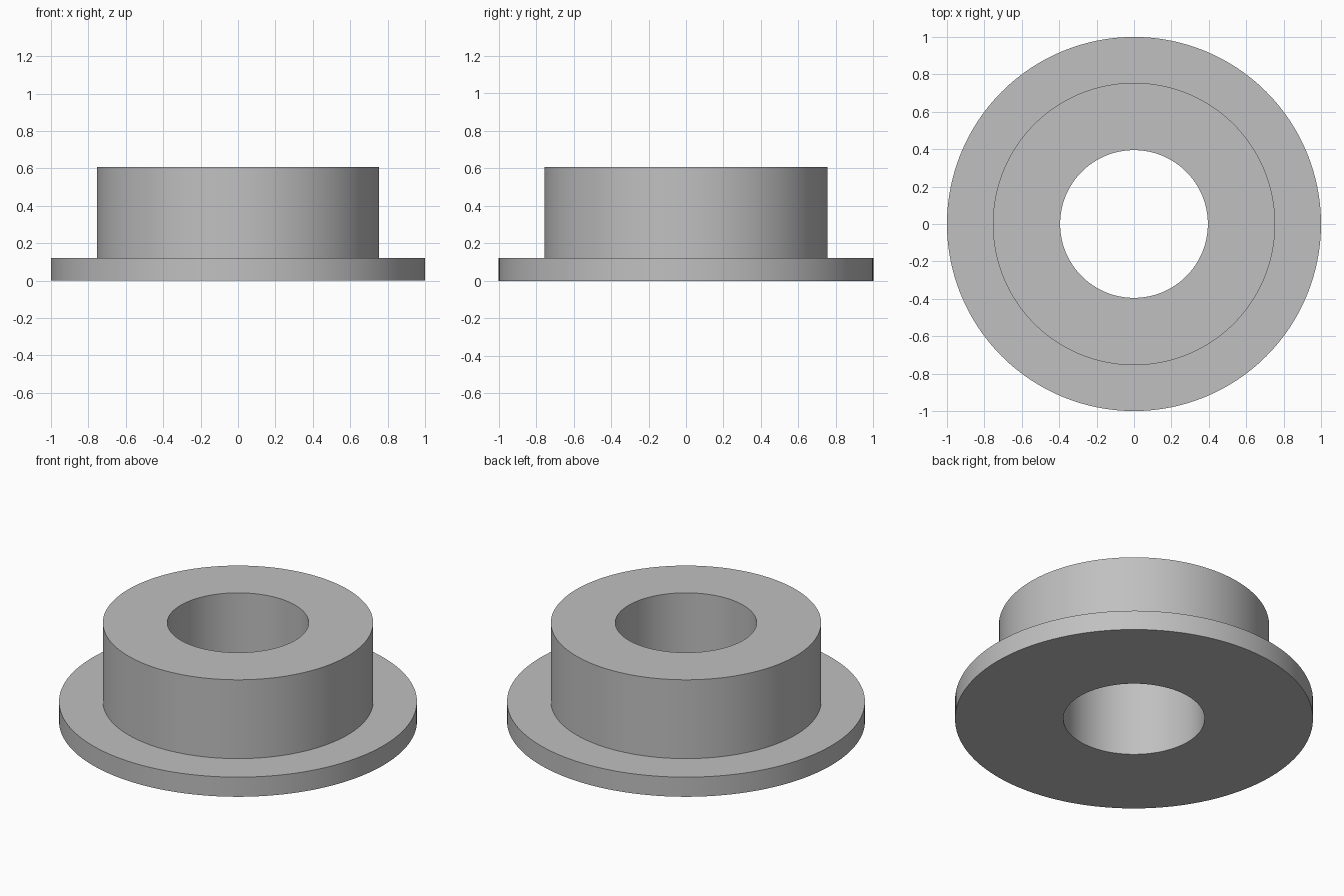
import bpy
import bmesh
import math

SEGMENTS = 128

cube = bpy.data.objects.get("Cube")
if cube:
    bpy.data.objects.remove(cube, do_unlink=True)


def make_material(name, rgb):
    mat = bpy.data.materials.new(name)
    mat.use_nodes = True
    colour = (*rgb, 1.0)
    mat.diffuse_color = colour
    mat.node_tree.nodes["Principled BSDF"].inputs["Base Color"].default_value = colour
    return mat


def lathe(name, profile, mat):
    """Revolve a closed (radius, height) profile around the z axis."""
    bm = bmesh.new()
    verts = [bm.verts.new((r, 0, z)) for r, z in profile]
    edges = [bm.edges.new((v, verts[i - 1])) for i, v in enumerate(verts)]
    bmesh.ops.spin(bm, geom=verts + edges, cent=(0, 0, 0), axis=(0, 0, 1),
                   angle=math.tau, steps=SEGMENTS, use_merge=True)
    bmesh.ops.remove_doubles(bm, verts=bm.verts[:], dist=0.0001)
    bmesh.ops.recalc_face_normals(bm, faces=bm.faces[:])
    mesh = bpy.data.meshes.new(name)
    bm.to_mesh(mesh)
    bm.free()
    mesh.materials.append(mat)
    obj = bpy.data.objects.new(name, mesh)
    bpy.context.collection.objects.link(obj)
    return obj


grey = make_material("plain grey", (0.53, 0.53, 0.53))

# Main dimensions
bore, collar, flange = 0.395, 0.755, 1.0
flange_top, collar_top = 0.121, 0.607

# Flanged bushing: wide base ring, raised collar and through bore
bushing = lathe("flanged_bushing", [
    (bore, 0), (flange, 0), (flange, flange_top),
    (collar, flange_top), (collar, collar_top), (bore, collar_top),
], grey)

# Smooth round walls, crisp rims
bpy.ops.object.select_all(action="DESELECT")
bushing.select_set(True)
bpy.context.view_layer.objects.active = bushing
bpy.ops.object.shade_smooth_by_angle(angle=math.radians(30))
